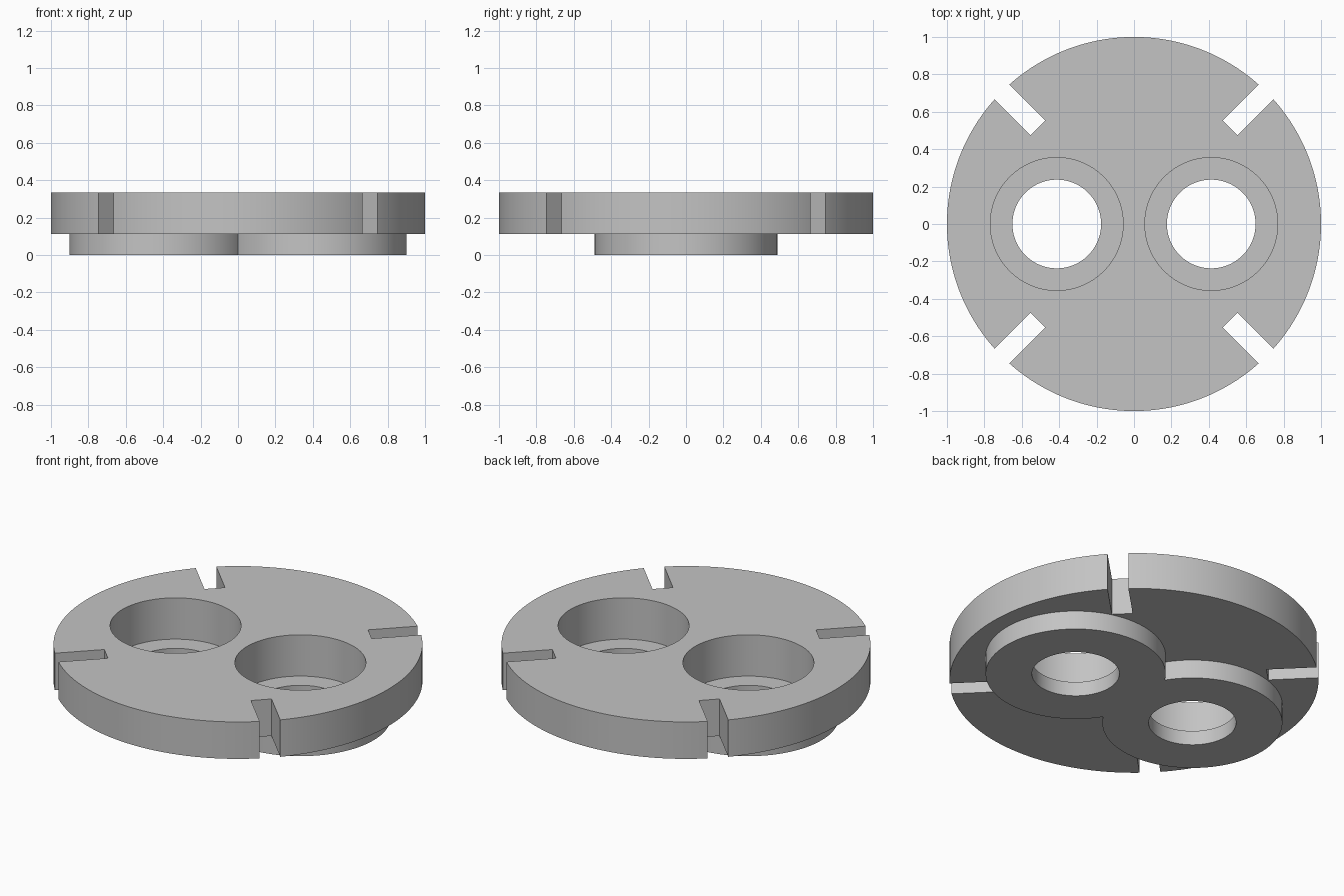
import bpy
import math
from mathutils import Matrix

cube = bpy.data.objects.get("Cube")
if cube:
    bpy.data.objects.remove(cube, do_unlink=True)

PLATE_BOTTOM, TOP = 0.112, 0.333
BORE_FLOOR = 0.086
BORE_X = 0.413
BOSS_R, BORE_R, HOLE_R = 0.488, 0.355, 0.237
SLOT_INNER, SLOT_WIDTH = 0.726, 0.113

grey = bpy.data.materials.new("plain grey")
grey.use_nodes = True
colour = (0.55, 0.55, 0.55, 1)
grey.diffuse_color = colour
grey.node_tree.nodes["Principled BSDF"].inputs["Base Color"].default_value = colour


def disc(name, radius, x, z0, z1, sides=128):
    bpy.ops.mesh.primitive_cylinder_add(
        vertices=sides, radius=radius, depth=z1 - z0, location=(x, 0, (z0 + z1) / 2))
    ob = bpy.context.object
    ob.name = name
    ob.data.materials.append(grey)
    return ob


def combine(target, tool, operation):
    mod = target.modifiers.new(operation.title(), 'BOOLEAN')
    mod.operation, mod.solver, mod.object = operation, 'EXACT', tool
    bpy.context.view_layer.objects.active = target
    bpy.ops.object.modifier_apply(modifier=mod.name)
    bpy.data.objects.remove(tool, do_unlink=True)


# Round plate
plate = disc("slotted_plate", 1.0, 0, PLATE_BOTTOM, TOP, 192)

# Two overlapping bosses underneath
for x in (-BORE_X, BORE_X):
    combine(plate, disc("boss", BOSS_R, x, 0, 0.2), 'UNION')

# Stepped bores: wide pocket above, narrow hole through the floor
for x in (-BORE_X, BORE_X):
    combine(plate, disc("pocket_cutter", BORE_R, x, BORE_FLOOR, TOP + 0.1), 'DIFFERENCE')
    combine(plate, disc("hole_cutter", HOLE_R, x, -0.1, TOP + 0.1), 'DIFFERENCE')

# Four diagonal rim slots
for i in range(4):
    bpy.ops.mesh.primitive_cube_add(size=1)
    slot = bpy.context.object
    slot.name = "slot_cutter"
    slot.data.transform(
        Matrix.Rotation(math.radians(45 + 90 * i), 4, 'Z')
        @ Matrix.Translation((SLOT_INNER + 0.25, 0, 0.3))
        @ Matrix.Diagonal((0.5, SLOT_WIDTH, 1, 1)))
    combine(plate, slot, 'DIFFERENCE')

# Smooth curved walls, sharp rims
bpy.ops.object.select_all(action='DESELECT')
plate.select_set(True)
bpy.context.view_layer.objects.active = plate
bpy.ops.object.shade_smooth_by_angle(angle=math.radians(30))
